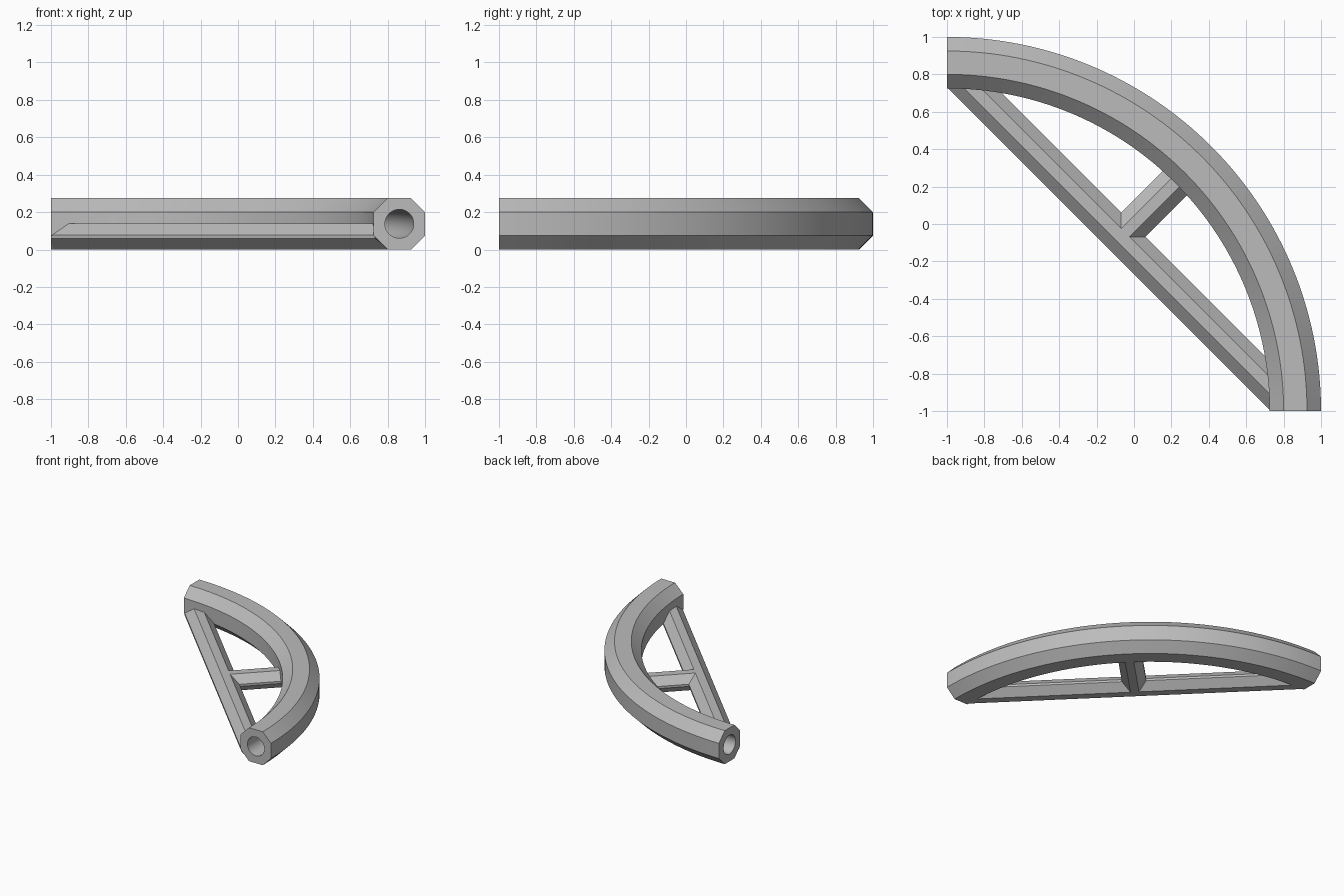
import bpy, bmesh
from math import sin, cos, pi, sqrt

cube = bpy.data.objects.get("Cube")
if cube:
    bpy.data.objects.remove(cube, do_unlink=True)

grey = bpy.data.materials.new("plain grey")
grey.use_nodes = True
colour = (0.5, 0.5, 0.5, 1)
grey.diffuse_color = colour
grey.node_tree.nodes["Principled BSDF"].inputs["Base Color"].default_value = colour

SIZE, CHAMFER = 0.275, 0.075          # arc section
BAR_W, BAR_H, BAR_CHAMFER = 0.184, 0.138, 0.06
INNER = 2 - SIZE
MID = INNER + SIZE / 2
BORE = 0.077
STEPS, BORE_SIDES = 64, 32


def octagon(w, h, c):
    """Chamfered rectangle, centred across and standing on zero height."""
    a, b = w / 2, h / 2
    pts = [(a, b - c), (a - c, b), (c - a, b), (-a, b - c),
           (-a, c - b), (c - a, -b), (a - c, -b), (a, c - b)]
    return [(x, z + b) for x, z in pts]


def finish(bm, name):
    bmesh.ops.recalc_face_normals(bm, faces=bm.faces)
    mesh = bpy.data.meshes.new(name)
    bm.to_mesh(mesh)
    bm.free()
    mesh.materials.append(grey)
    ob = bpy.data.objects.new(name, mesh)
    bpy.context.collection.objects.link(ob)
    return ob


def skin(bm, rings):
    """Join consecutive closed rings with quads."""
    for r0, r1 in zip(rings, rings[1:]):
        for i in range(len(r0)):
            j = (i + 1) % len(r0)
            bm.faces.new((r0[i], r0[j], r1[j], r1[i]))


# Hollow quarter arc, swept about the corner at (-1, -1)
def sweep(bm, profile):
    rings = []
    for k in range(STEPS + 1):
        t = pi / 2 * k / STEPS
        rings.append([bm.verts.new((r * cos(t) - 1, r * sin(t) - 1, z)) for r, z in profile])
    skin(bm, rings)
    return rings


bm = bmesh.new()
outer = sweep(bm, [(MID + x, z) for x, z in octagon(SIZE, SIZE, CHAMFER)])
bore_profile = []
for i in range(BORE_SIDES):
    a = 2 * pi * i / BORE_SIDES
    bore_profile.append((MID + BORE * cos(a), SIZE / 2 + BORE * sin(a)))
bore = sweep(bm, bore_profile)
for end in (0, -1):
    edges = [bm.edges.get((ring[i - 1], ring[i]))
             for ring in (outer[end], bore[end]) for i in range(len(ring))]
    bmesh.ops.triangle_fill(bm, edges=edges, use_beauty=True)
arc = finish(bm, "curved_tube")
bpy.context.view_layer.objects.active = arc
arc.select_set(True)
bpy.ops.object.shade_smooth_by_angle(angle=pi / 6)


# Straight bars whose ends follow the inner wall of the arc
def reach(across, z):
    radius = INNER + 0.008 + max(0, CHAMFER - z)
    return sqrt(radius ** 2 - across ** 2)


def bar(name, centre, along, start, stop):
    ax, ay = along
    rings = []
    bm = bmesh.new()
    for end in (start, stop):
        ring = []
        for x, z in octagon(BAR_W, BAR_H, BAR_CHAMFER):
            a = centre + x
            t = end(a, z)
            ring.append(bm.verts.new((ax * t - ay * a - 1, ay * t + ax * a - 1, z)))
        rings.append(ring)
    skin(bm, rings)
    for ring in rings:
        bm.faces.new(ring)
    return finish(bm, name)


D = sqrt(0.5)
CHORD = MID * D


def chord_end(a, z):
    return min(reach(a, z), a)


bar("diagonal_strut", CHORD, (D, -D),
    lambda a, z: -chord_end(a, z), chord_end)
bar("middle_brace", 0, (D, D),
    lambda a, z: CHORD + BAR_W / 2 - BAR_CHAMFER, reach)
